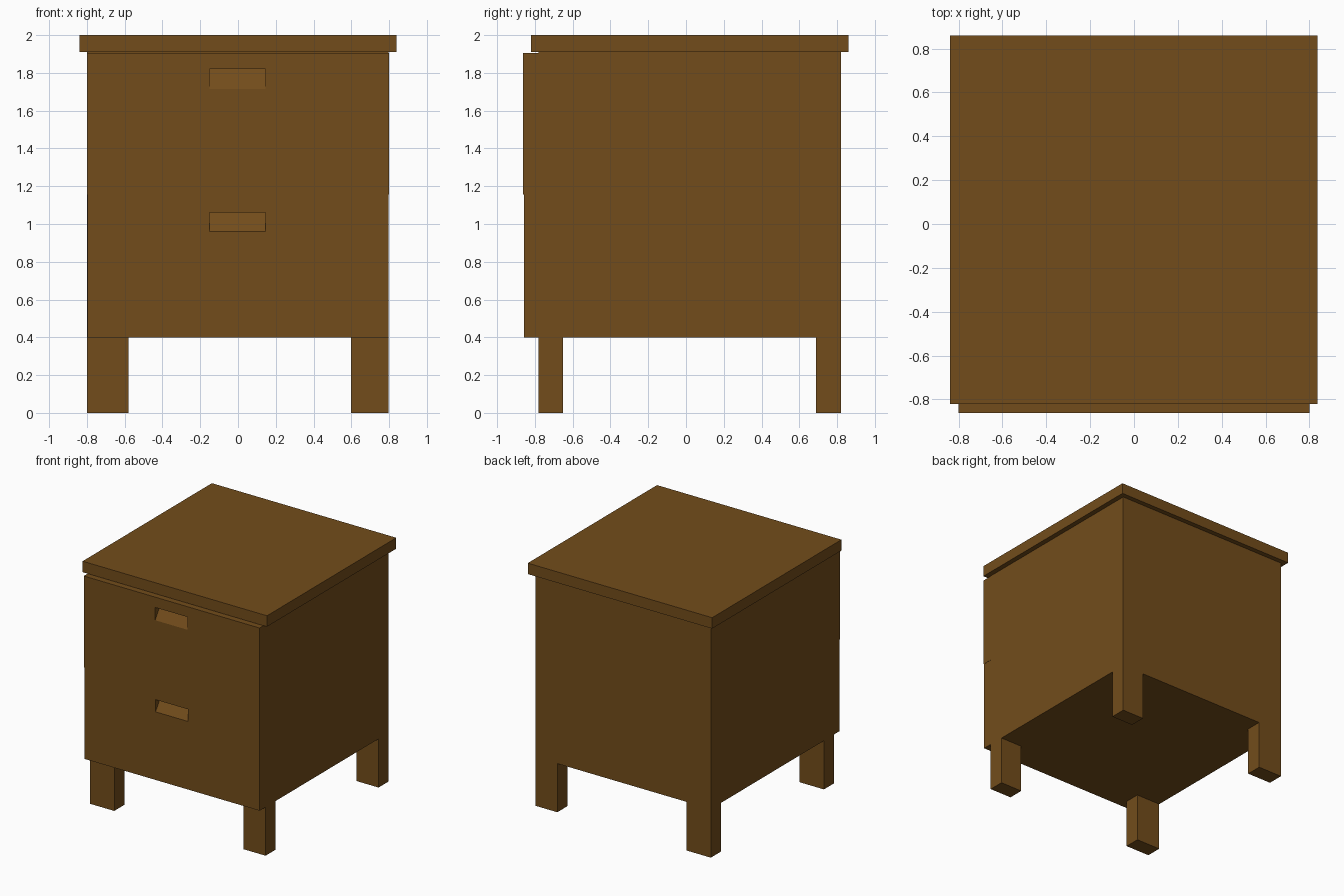
import bpy, bmesh

if "Cube" in bpy.data.objects:
    bpy.data.objects.remove(bpy.data.objects["Cube"])

wood = bpy.data.materials.new("brown_wood")
wood.diffuse_color = (0.17, 0.073, 0.011, 1)
wood.use_nodes = True
wood.node_tree.nodes["Principled BSDF"].inputs["Base Color"].default_value = wood.diffuse_color


def prism(name, profile, x0, x1):
    """Extrude a (y, z) profile from x0 to x1."""
    bm = bmesh.new()
    face = bm.faces.new([bm.verts.new((x0, y, z)) for y, z in profile])
    ext = bmesh.ops.extrude_face_region(bm, geom=[face])["geom"]
    verts = [g for g in ext if isinstance(g, bmesh.types.BMVert)]
    bmesh.ops.translate(bm, verts=verts, vec=(x1 - x0, 0, 0))
    bmesh.ops.recalc_face_normals(bm, faces=bm.faces)
    mesh = bpy.data.meshes.new(name)
    bm.to_mesh(mesh)
    bm.free()
    obj = bpy.data.objects.new(name, mesh)
    obj.data.materials.append(wood)
    bpy.context.collection.objects.link(obj)
    return obj


def box(name, x0, x1, y0, y1, z0, z1):
    return prism(name, [(y0, z0), (y1, z0), (y1, z1), (y0, z1)], x0, x1)


def drawer_front(name, half_w, y, z0, z1, grip0, grip1):
    """Slab with a wedge-shaped finger grip cut into it."""
    front = box(name, -half_w, half_w, y, -0.78, z0, z1)
    cutter = prism(name + "_grip_cutter",
                   [(y - 0.02, grip0), (y, grip0), (y + 0.07, grip1), (y - 0.02, grip1)],
                   -0.15, 0.145)
    cutter.hide_render = True
    cutter.hide_set(True)
    cut = front.modifiers.new("grip", 'BOOLEAN')
    cut.operation = 'DIFFERENCE'
    cut.solver = 'EXACT'
    cut.object = cutter


# Cabinet body and overhanging top
box("cabinet_body", -0.8, 0.797, -0.78, 0.82, 0.4, 1.91)
box("table_top", -0.84, 0.838, -0.82, 0.86, 1.91, 2.0)

# Two drawer fronts with recessed grips
drawer_front("upper_drawer_front", 0.8, -0.862, 1.155, 1.905, 1.715, 1.82)
drawer_front("lower_drawer_front", 0.798, -0.858, 0.4, 1.155, 0.96, 1.06)

# Four legs, the left pair slightly wider
for side, x0, x1 in (("left", -0.8, -0.58), ("right", 0.597, 0.797)):
    box("front_leg_" + side, x0, x1, -0.78, -0.65, 0, 0.4)
    box("back_leg_" + side, x0, x1, 0.688, 0.82, 0, 0.4)
